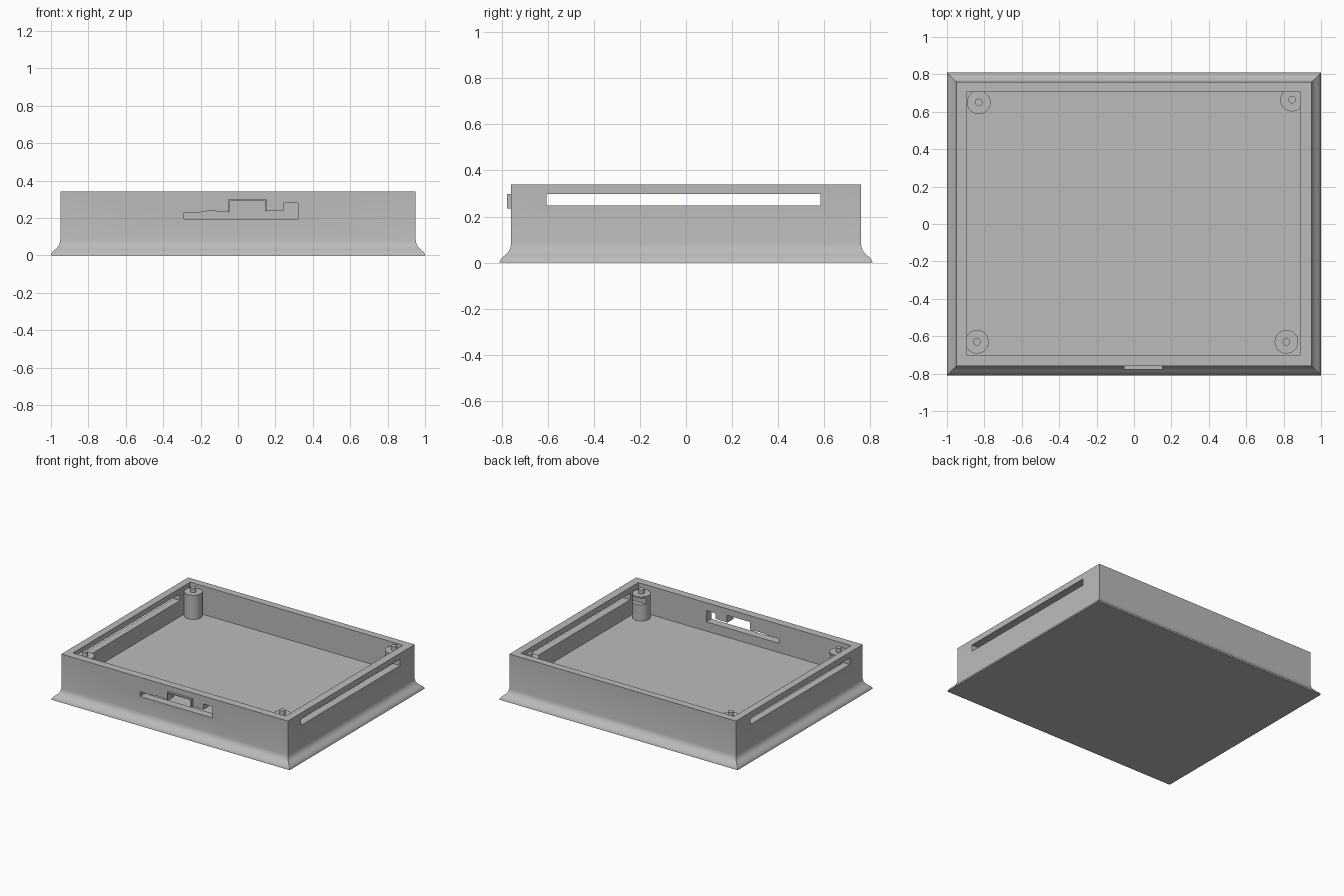
import bpy
import bmesh

cube = bpy.data.objects.get("Cube")
if cube:
    bpy.data.objects.remove(cube, do_unlink=True)

grey = bpy.data.materials.new("plain grey")
grey.use_nodes = True
color = (0.5, 0.5, 0.5, 1)
grey.diffuse_color = color
for node in grey.node_tree.nodes:
    if node.type == 'BSDF_PRINCIPLED':
        node.inputs["Base Color"].default_value = color

WALL_X, WALL_Y, TOP, FLOOR = 0.95, 0.76, 0.34, 0.125


def finish(name, bm):
    bmesh.ops.recalc_face_normals(bm, faces=bm.faces)
    mesh = bpy.data.meshes.new(name)
    bm.to_mesh(mesh)
    bm.free()
    mesh.materials.append(grey)
    obj = bpy.data.objects.new(name, mesh)
    bpy.context.collection.objects.link(obj)
    return obj


def loft(name, rings):
    """Skin a stack of closed rings and cap both ends."""
    bm = bmesh.new()
    rows = [[bm.verts.new(p) for p in ring] for ring in rings]
    n = len(rows[0])
    for a, b in zip(rows, rows[1:]):
        for i in range(n):
            j = (i + 1) % n
            bm.faces.new((a[i], a[j], b[j], b[i]))
    bm.faces.new(rows[0])
    bm.faces.new(rows[-1])
    return finish(name, bm)


def rect(x0, x1, y0, y1, z):
    return [(x0, y0, z), (x1, y0, z), (x1, y1, z), (x0, y1, z)]


def box(name, x0, x1, y0, y1, z0, z1):
    return loft(name, [rect(x0, x1, y0, y1, z) for z in (z0, z1)])


def extrude_y(name, outline, y0, y1):
    return loft(name, [[(x, y, z) for x, z in outline] for y in (y0, y1)])


def cylinder(name, x, y, radius, z0, z1):
    bm = bmesh.new()
    bmesh.ops.create_cone(bm, cap_ends=True, segments=40, radius1=radius,
                          radius2=radius, depth=z1 - z0)
    bmesh.ops.translate(bm, verts=bm.verts, vec=(x, y, (z0 + z1) / 2))
    return finish(name, bm)


def select(obj):
    bpy.ops.object.select_all(action='DESELECT')
    obj.select_set(True)
    bpy.context.view_layer.objects.active = obj


def cut(obj, *cutters):
    select(obj)
    for cutter in cutters:
        mod = obj.modifiers.new("cut", 'BOOLEAN')
        mod.operation = 'DIFFERENCE'
        mod.solver = 'EXACT'
        mod.object = cutter
        bpy.ops.object.modifier_apply(modifier=mod.name)


def smooth(obj):
    select(obj)
    bpy.ops.object.shade_smooth_by_angle(angle=0.55)


# Tray body: flared skirt running up into straight walls
skirt = [(0.05, 0), (0.048, 0.008), (0.04, 0.02), (0.026, 0.032),
         (0.013, 0.045), (0.004, 0.06), (0, 0.08), (0, TOP)]
tray = loft("tray_body", [rect(-WALL_X - o, WALL_X + o, -WALL_Y - o, WALL_Y + o, z)
                          for o, z in skirt])

# Cutters: cavity, side slots and stepped port opening
cavity = box("cavity_cutter", -0.895, 0.89, -0.70, 0.705, FLOOR, 0.5)
slot = box("slot_cutter", -1.2, 1.2, -0.605, 0.585, 0.247, 0.297)
port = extrude_y("port_cutter", [
    (-0.29, 0.195), (0.32, 0.195), (0.32, 0.28), (0.243, 0.28),
    (0.243, 0.238), (0.15, 0.238), (0.15, 0.295), (-0.05, 0.295),
    (-0.05, 0.23), (-0.12, 0.236), (-0.16, 0.236), (-0.2, 0.23),
    (-0.29, 0.23)], -0.9, -0.6)
cut(tray, cavity, slot, port)
smooth(tray)

# Thin hood lining the tall part of the port
extrude_y("port_hood", [
    (-0.053, 0.234), (-0.053, 0.298), (0.153, 0.298), (0.153, 0.234),
    (0.146, 0.234), (0.146, 0.291), (-0.046, 0.291), (-0.046, 0.234)],
    -0.777, -0.701)

# Corner posts with locating pins; the slots also notch the posts
corners = {"back_right": (-0.83, 0.65), "back_left": (0.845, 0.665),
           "front_right": (-0.84, -0.63), "front_left": (0.815, -0.63)}
for name, (x, y) in corners.items():
    post = cylinder(name + "_post", x, y, 0.063, FLOOR - 0.01, 0.308)
    if name.startswith("front"):
        cut(post, slot)
    smooth(post)
    smooth(cylinder(name + "_pin", x, y, 0.02, 0.3, TOP))

for helper in (cavity, slot, port):
    bpy.data.objects.remove(helper, do_unlink=True)
